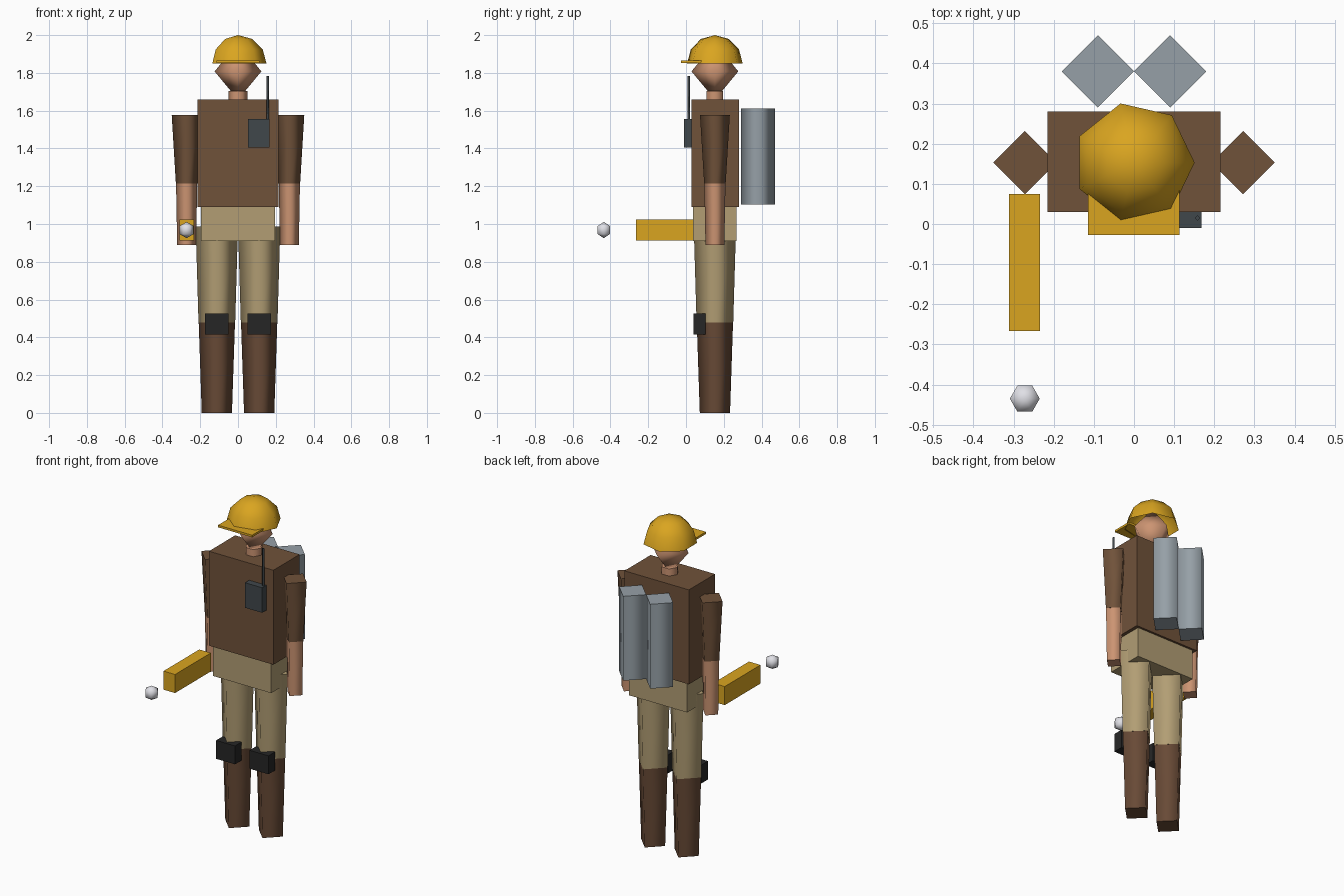
import bpy, bmesh, math
from mathutils import Matrix, Vector

if "Cube" in bpy.data.objects:
    bpy.data.objects.remove(bpy.data.objects["Cube"], do_unlink=True)

BODY_Y = 0.153  # depth of the body's centre line


def linear(c):
    c /= 255
    return c / 12.92 if c < 0.04045 else ((c + 0.055) / 1.055) ** 2.4


def material(name, *rgb):
    mat = bpy.data.materials.new(name)
    mat.use_nodes = True
    colour = [linear(c) for c in rgb] + [1]
    mat.diffuse_color = colour
    mat.node_tree.nodes["Principled BSDF"].inputs["Base Color"].default_value = colour
    return mat


shirt = material("brown shirt", 112, 82, 58)
leather = material("boot brown", 104, 74, 54)
khaki = material("khaki", 178, 158, 116)
skin = material("skin", 204, 148, 114)
gold = material("gold", 218, 165, 32)
steel = material("steel grey", 150, 160, 167)
slate = material("dark slate", 64, 71, 75)
black = material("black rubber", 38, 38, 38)
white = material("pale bulb", 224, 224, 230)


def finish(name, bm, mat):
    bmesh.ops.recalc_face_normals(bm, faces=bm.faces)
    mesh = bpy.data.meshes.new(name)
    bm.to_mesh(mesh)
    bm.free()
    mesh.materials.append(mat)
    obj = bpy.data.objects.new(name, mesh)
    bpy.context.collection.objects.link(obj)
    return obj


def box(name, mat, x, y, z):
    """Box given by its extent on each axis."""
    lo, hi = zip(x, y, z)
    size = Vector(hi) - Vector(lo)
    centre = (Vector(hi) + Vector(lo)) / 2
    bm = bmesh.new()
    bmesh.ops.create_cube(bm, size=1, matrix=Matrix.Translation(centre) @ Matrix.Diagonal(size.to_4d()))
    return finish(name, bm, mat)


def lathe(name, mat, x, y, profile, sides, capped=True):
    """Few-sided upright solid from (radius, height) rings, first vertex on +x."""
    bm = bmesh.new()
    rings = []
    for radius, z in profile:
        count = sides if radius > 0 else 1
        turns = [math.tau * i / sides for i in range(count)]
        rings.append([bm.verts.new((x + radius * math.cos(a), y + radius * math.sin(a), z)) for a in turns])
    for low, high in zip(rings, rings[1:]):
        for i in range(sides):
            j = (i + 1) % sides
            corners = [low[i % len(low)], low[j % len(low)], high[j % len(high)], high[i % len(high)]]
            bm.faces.new(list(dict.fromkeys(corners))).smooth = True
    if capped:
        for ring in (rings[0], rings[-1]):
            if len(ring) > 2:
                bm.faces.new(ring)
    return finish(name, bm, mat)


def ball(radius, z, first, last, steps):
    """Profile of a sphere between two latitudes in degrees."""
    angles = [math.radians(first + (last - first) * i / steps) for i in range(steps + 1)]
    return [(0 if math.cos(a) < 0.001 else radius * math.cos(a), z + radius * math.sin(a)) for a in angles]


# Torso and hips
box("torso", shirt, (-0.215, 0.215), (0.03, 0.28), (1.09, 1.66))
box("hips", khaki, (-0.195, 0.195), (0.038, 0.267), (0.91, 1.09))

# Limbs, knee pads and air tanks, mirrored
for side, s in (("left", 1), ("right", -1)):
    leg, arm, tank = 0.112 * s, 0.272 * s, 0.09 * s
    lathe(side + "_boot", leather, leg, BODY_Y, [(0.08, 0), (0.096, 0.478)], 4)
    lathe(side + "_trouser_leg", khaki, leg, BODY_Y, [(0.097, 0.478), (0.112, 0.988)], 4)
    box(side + "_knee_pad", black, (leg - 0.063, leg + 0.063), (0.041, 0.103), (0.414, 0.525))
    lathe(side + "_sleeve", shirt, arm, BODY_Y, [(0.057, 1.215), (0.079, 1.578)], 4)
    lathe(side + "_forearm", skin, arm, BODY_Y, [(0.05, 0.888), (0.056, 1.215)], 4)
    lathe(side + "_air_tank", steel, tank, 0.38, [(0.09, 1.103), (0.09, 1.612)], 4)

# Neck and head
lathe("neck", skin, 0, BODY_Y, [(0.05, 1.64), (0.05, 1.703)], 6)
lathe("head", skin, 0, BODY_Y, [(0, 1.658), (0.124, 1.808), (0, 1.958)], 4)

# Hard hat: open dome and visor
lathe("hat_dome", gold, 0, BODY_Y, ball(0.151, 1.849, 0, 90, 3), 7, capped=False)
box("hat_visor", gold, (-0.114, 0.113), (-0.027, 0.093), (1.853, 1.866))

# Chest radio with antenna
box("radio", slate, (0.053, 0.168), (-0.01, 0.035), (1.406, 1.557))
lathe("radio_antenna", slate, 0.158, 0.015, [(0.007, 1.54), (0.007, 1.783)], 4)

# Hand torch and its floating bulb
box("torch_body", gold, (-0.311, -0.234), (-0.266, 0.075), (0.912, 1.024))
lathe("torch_bulb", white, -0.272, -0.435, ball(0.043, 0.968, -90, 90, 3), 6)
